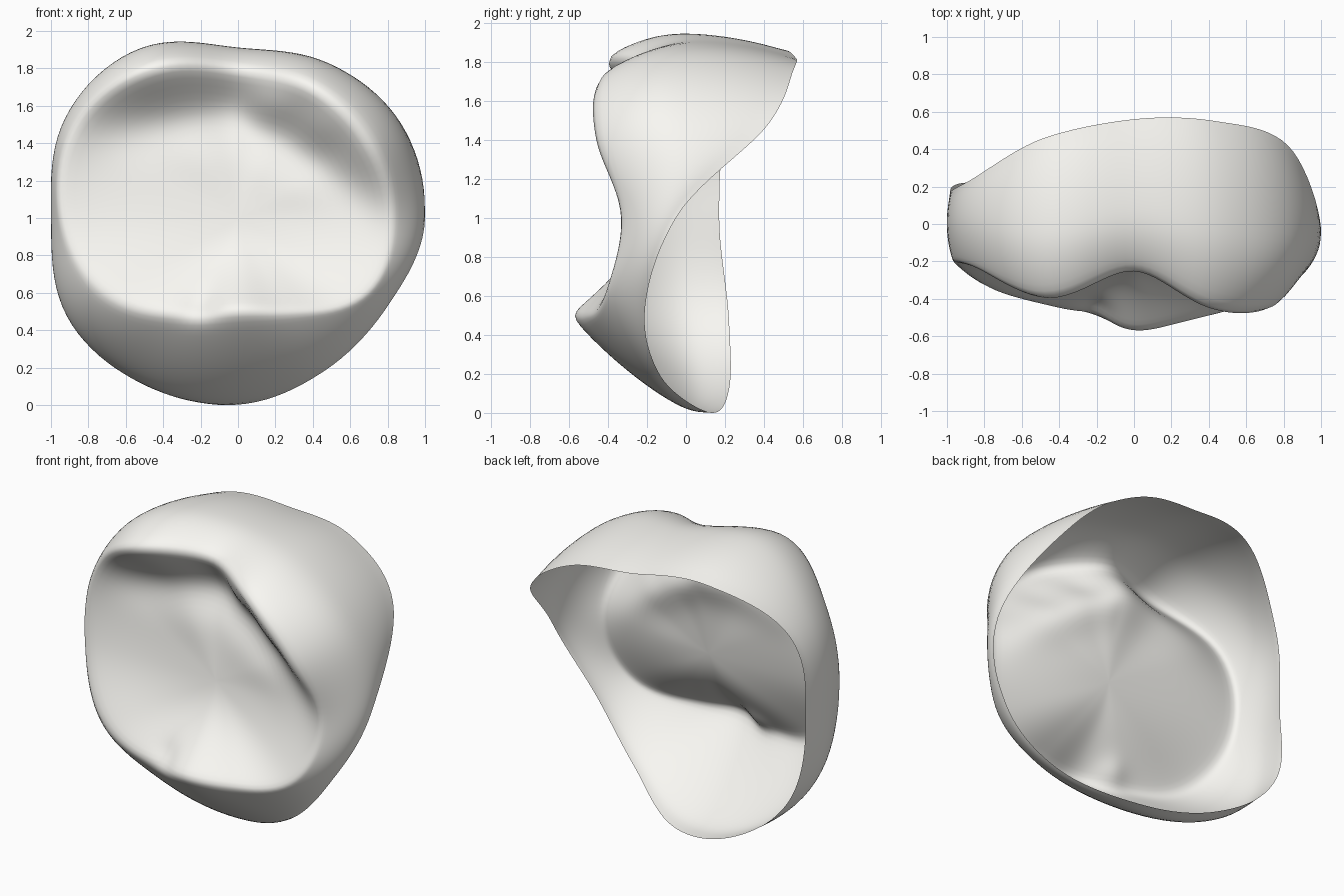
import bpy, bmesh
from math import sin, cos, exp, pi

if "Cube" in bpy.data.objects:
    bpy.data.objects.remove(bpy.data.objects["Cube"])

# Every 30 degrees around the y axis, from +x towards +z: cusp ridge radius, ridge y,
# widest radius, open rim radius, open rim y, where the wall is widest, wall roundness
PROFILES = [
    (.82, -.34, 1.00, 1.00, -.05, .90, 1.7),
    (.80, -.49, 1.01, .95, .42, .50, 1.8),
    (.80, -.48, .96, .87, .55, .45, 1.8),
    (.79, -.27, .91, .82, .56, .40, 1.8),
    (.92, -.43, 1.05, .96, .46, .45, 1.8),
    (1.0, -.24, 1.07, 1.04, .22, .60, 1.8),
    (.95, -.23, 1.00, .98, .17, .60, 1.8),
    (.82, -.38, 1.06, 1.05, .22, .70, 1.6),
    (.60, -.49, 1.03, 1.02, .22, .80, 1.3),
    (.50, -.59, 1.00, 1.00, .12, .90, 1.25),
    (.58, -.53, .94, .94, -.13, .95, 1.3),
    (.80, -.42, .93, .93, -.21, .95, 1.5),
]
SEGS, FLOOR, WALL = 120, 22, 22
CZ, FLOOR_Y = 1.0, -.23


def profile(a):
    """Periodic smooth interpolation of the profile table."""
    n = len(PROFILES)
    f = a / (2 * pi) * n
    i, t = int(f), f % 1
    p = [PROFILES[(i + k) % n] for k in (-1, 0, 1, 2)]
    return [.5 * (2 * b + (c - a0) * t + (2 * a0 - 5 * b + 4 * c - d) * t * t
                  + (3 * b - a0 - 3 * c + d) * t ** 3) for a0, b, c, d in zip(*p)]


def bump(x, z, x0, z0, size):
    return exp(-((x - x0) ** 2 + (z - z0) ** 2) / size ** 2)


def floor_point(a, u):
    """Chewing surface: tilted dish with a bent main groove and small cusps."""
    rr, ry = profile(a)[:2]
    x, z = rr * u * cos(a), CZ + rr * u * sin(a)
    y = FLOOR_Y + (ry - FLOOR_Y) * u ** 2.4
    y += .15 * (z - CZ) * (1 - u ** 4)
    line = 1.57 - (.6 * x if x > 0 else -.1 * x)
    fade = 1 - u ** 6
    y += fade * .09 * exp(-((z - line) / .16) ** 2) * exp(-(x / .7) ** 4)
    y -= fade * .06 * bump(x, z, .16, 1.62, .12)
    y -= fade * .04 * bump(x, z, .45, 1.5, .12)
    y += .05 * bump(x, z, -.2, .52, .08)
    return x, y, z


def wall_point(a, v):
    """Outer wall, from the cusp ridge back to the open rim."""
    rr, ry, ro, rb, by, m, k = profile(a)
    if v < m:
        r = rr + (ro - rr) * (1 - (1 - v / m) ** k)
    else:
        r = ro - (ro - rb) * ((v - m) / (1 - m)) ** 2
    return r * cos(a), ry + (by - ry) * v ** 1.1, CZ + r * sin(a)


bm = bmesh.new()
angles = [2 * pi * i / SEGS for i in range(SEGS)]
rings = [[bm.verts.new(floor_point(a, j / FLOOR)) for a in angles] for j in range(1, FLOOR + 1)]
rings += [[bm.verts.new(wall_point(a, j / WALL)) for a in angles] for j in range(1, WALL + 1)]
centre = bm.verts.new(floor_point(0, 0))
for i in range(SEGS):
    k = (i + 1) % SEGS
    bm.faces.new((centre, rings[0][k], rings[0][i]))
    for p, q in zip(rings, rings[1:]):
        bm.faces.new((p[i], p[k], q[k], q[i]))

# Round the cusp ridge, leaving the open rim crisp
for _ in range(5):
    bmesh.ops.smooth_vert(bm, verts=[v for r in rings[:-1] for v in r], factor=.5,
                          use_axis_x=True, use_axis_y=True, use_axis_z=True)
bmesh.ops.recalc_face_normals(bm, faces=bm.faces)
if sum(f.normal.y for f in centre.link_faces) > 0:
    bmesh.ops.reverse_faces(bm, faces=bm.faces)

# Stand on the ground
low = min(v.co.z for v in bm.verts)
bmesh.ops.translate(bm, verts=bm.verts, vec=(0, 0, -low))

mesh = bpy.data.meshes.new("tooth_crown_shell")
bm.to_mesh(mesh)
bm.free()
mesh.shade_smooth()

# Pale enamel
enamel = bpy.data.materials.new("enamel")
enamel.diffuse_color = (.95, .94, .90, 1)
enamel.use_nodes = True
enamel.node_tree.nodes["Principled BSDF"].inputs["Base Color"].default_value = enamel.diffuse_color
mesh.materials.append(enamel)
crown = bpy.data.objects.new("tooth_crown_shell", mesh)
bpy.context.collection.objects.link(crown)
